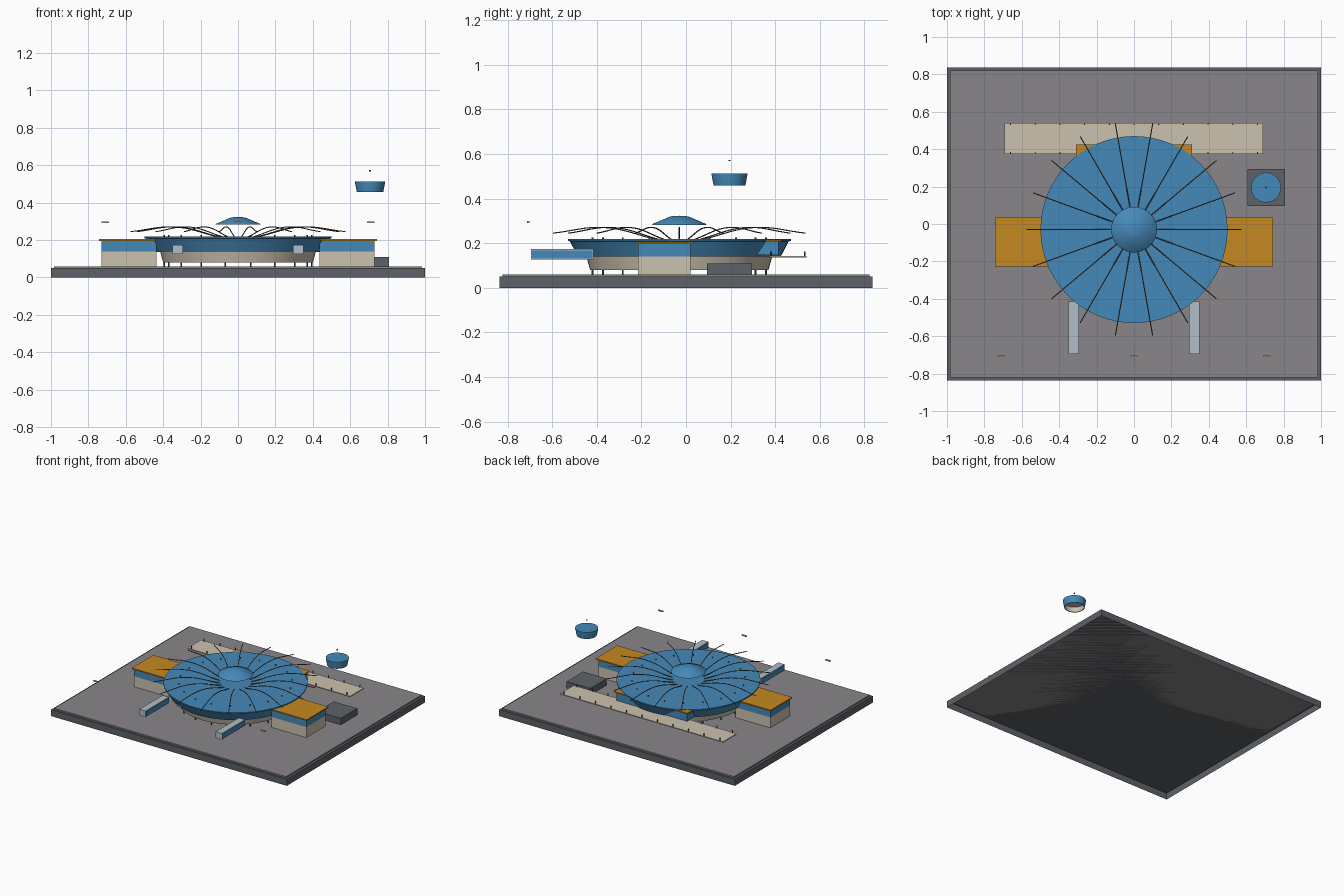
import bpy, bmesh, math
from mathutils import Matrix, Vector

if "Cube" in bpy.data.objects:
    bpy.data.objects.remove(bpy.data.objects["Cube"])


def material(name, r, g, b):
    m = bpy.data.materials.new(name)
    m.use_nodes = True
    m.diffuse_color = (r, g, b, 1)
    m.node_tree.nodes["Principled BSDF"].inputs["Base Color"].default_value = (r, g, b, 1)
    return m


BLUE = material("roof_blue", 0.06, 0.25, 0.48)
AMBER = material("amber", 0.56, 0.25, 0.015)
BEIGE = material("beige", 0.60, 0.54, 0.43)
PALE = material("pale_glass", 0.44, 0.51, 0.57)
PAVING = material("paving_grey", 0.25, 0.24, 0.25)
SLATE = material("slate_grey", 0.11, 0.12, 0.135)
BROWN = material("rib_brown", 0.12, 0.09, 0.07)

CY = -0.03  # depth position of the round hall


def finish(name, bm, mat, smooth=False):
    bmesh.ops.recalc_face_normals(bm, faces=bm.faces)
    me = bpy.data.meshes.new(name)
    bm.to_mesh(me)
    bm.free()
    me.materials.append(mat)
    ob = bpy.data.objects.new(name, me)
    bpy.context.collection.objects.link(ob)
    if smooth:
        bpy.ops.object.select_all(action='DESELECT')
        ob.select_set(True)
        bpy.context.view_layer.objects.active = ob
        bpy.ops.object.shade_smooth_by_angle(angle=math.radians(35))
    return ob


def add_box(bm, x0, x1, y0, y1, z0, z1):
    size = Matrix.Diagonal((x1 - x0, y1 - y0, z1 - z0, 1))
    place = Matrix.Translation(((x0 + x1) / 2, (y0 + y1) / 2, (z0 + z1) / 2))
    return bmesh.ops.create_cube(bm, size=1, matrix=place @ size)


def box(name, mat, *limits):
    bm = bmesh.new()
    add_box(bm, *limits)
    return finish(name, bm, mat)


def lathe(name, mat, profile, x, y, steps=64):
    bm = bmesh.new()
    vs = [bm.verts.new((r, 0, z)) for r, z in profile]
    es = [bm.edges.new(pair) for pair in zip(vs, vs[1:])]
    bmesh.ops.spin(bm, geom=vs + es, axis=(0, 0, 1), cent=(0, 0, 0),
                   angle=math.tau, steps=steps, use_duplicate=False)
    bmesh.ops.remove_doubles(bm, verts=bm.verts, dist=0.0001)
    bmesh.ops.translate(bm, verts=bm.verts, vec=(x, y, 0))
    return finish(name, bm, mat, True)


def add_post(bm, x, y, z0, z1, r):
    bmesh.ops.create_cone(bm, cap_ends=True, segments=8, radius1=r, radius2=r, depth=z1 - z0,
                          matrix=Matrix.Translation((x, y, (z0 + z1) / 2)))


# Ground: open-bottomed plinth with a paved top
bm = bmesh.new()
add_box(bm, -1, 1, -0.837, 0.837, 0, 0.05)
bm.faces.ensure_lookup_table()
bottom = [f for f in bm.faces if f.calc_center_median().z < 0.001]
bmesh.ops.delete(bm, geom=bottom, context='FACES')
finish("plinth", bm, SLATE)
box("paving", PAVING, -0.983, 0.983, -0.822, 0.822, 0.05, 0.06)

# Round hall: tapered lower wall, wider upper wall with flat roof
lathe("hall_lower_wall", BEIGE, [(0, 0.08), (0.40, 0.08), (0.418, 0.145), (0, 0.145)], 0, CY)
lathe("hall_upper_wall", BLUE, [(0, 0.14), (0.455, 0.14), (0.49, 0.208), (0.5, 0.21),
                                (0.5, 0.218), (0, 0.218)], 0, CY)
lathe("roof_hub", BLUE, [(0, 0.282), (0.122, 0.282), (0.118, 0.287), (0.045, 0.318),
                         (0.03, 0.322), (0, 0.323)], 0, CY)

# Radial roof ribs: one arched tube turned around the hall
curve = bpy.data.curves.new("rib_path", 'CURVE')
curve.dimensions = '3D'
curve.bevel_depth = 0.0028
curve.bevel_resolution = 1
curve.resolution_u = 8
curve.use_fill_caps = True
RIBS = 18
for i in range(RIBS):
    turn = Matrix.Translation((0, CY, 0)) @ Matrix.Rotation(i * math.tau / RIBS, 4, 'Z')
    sp = curve.splines.new('BEZIER')
    sp.bezier_points.add(2)
    for p, (r, z) in zip(sp.bezier_points, [(0.11, 0.218), (0.34, 0.270), (0.575, 0.245)]):
        p.co = turn @ Vector((r, 0, z))
        p.handle_left_type = p.handle_right_type = 'AUTO'
ribs = bpy.data.objects.new("roof_ribs", curve)
curve.materials.append(BROWN)
bpy.context.collection.objects.link(ribs)

# Slim columns under the hall, one for each rib
bm = bmesh.new()
for i in range(RIBS):
    a = i * math.tau / RIBS
    add_post(bm, 0.395 * math.cos(a), CY + 0.395 * math.sin(a), 0.06, 0.226, 0.004)
finish("hall_columns", bm, BROWN)

# Mirrored side wings and entrance galleries
for side, s in (("left", 1), ("right", -1)):
    def span(a, b):
        return sorted((s * a, s * b))
    box(side + "_wing_wall", BEIGE, *span(0.435, 0.73), -0.215, 0.02, 0.06, 0.14)
    box(side + "_wing_band", BLUE, *span(0.435, 0.73), -0.215, 0.02, 0.14, 0.196)
    box(side + "_wing_roof", AMBER, *span(0.425, 0.742), -0.227, 0.035, 0.196, 0.205)
    box(side + "_gallery", PALE, *span(0.297, 0.349), -0.695, -0.415, 0.126, 0.173)
    for part, x in (("inner", 0.295), ("outer", 0.349)):
        box(side + "_gallery_" + part + "_glazing", BLUE, *span(x, x + 0.002),
            -0.69, -0.42, 0.131, 0.168)

# Rear block tucked under the roof edge
box("rear_block", BLUE, -0.30, 0.30, 0.2, 0.415, 0.146, 0.207)
box("rear_block_roof", AMBER, -0.31, 0.31, 0.2, 0.425, 0.207, 0.215)

# Rear terrace with railing posts
box("rear_terrace", BEIGE, -0.692, 0.69, 0.374, 0.54, 0.135, 0.142)
bm = bmesh.new()
for i in range(11):
    for y in (0.381, 0.533):
        add_post(bm, -0.66 + 0.132 * i, y, 0.142, 0.162, 0.0035)
finish("terrace_posts", bm, BROWN)

# Tower: low base, raised cabin and mast tip
TX, TY = 0.706, 0.195
box("tower_base", SLATE, TX - 0.1, TX + 0.1, TY - 0.1, TY + 0.1, 0.06, 0.11)
lathe("tower_cabin", BLUE, [(0.066, 0.458), (0.071, 0.458), (0.08, 0.505),
                            (0.08, 0.512), (0, 0.512)], TX, TY, 40)
lathe("tower_cabin_lining", BEIGE, [(0.066, 0.458), (0.07, 0.5), (0, 0.5)], TX, TY, 40)
bm = bmesh.new()
add_post(bm, TX, TY, 0.568, 0.574, 0.005)
finish("tower_mast_tip", bm, BROWN)

# Lamp heads along the forecourt
for name, x in (("left", 0.71), ("middle", 0), ("right", -0.71)):
    box(name + "_lamp_head", BEIGE, x - 0.02, x + 0.02, -0.712, -0.702, 0.291, 0.299)
